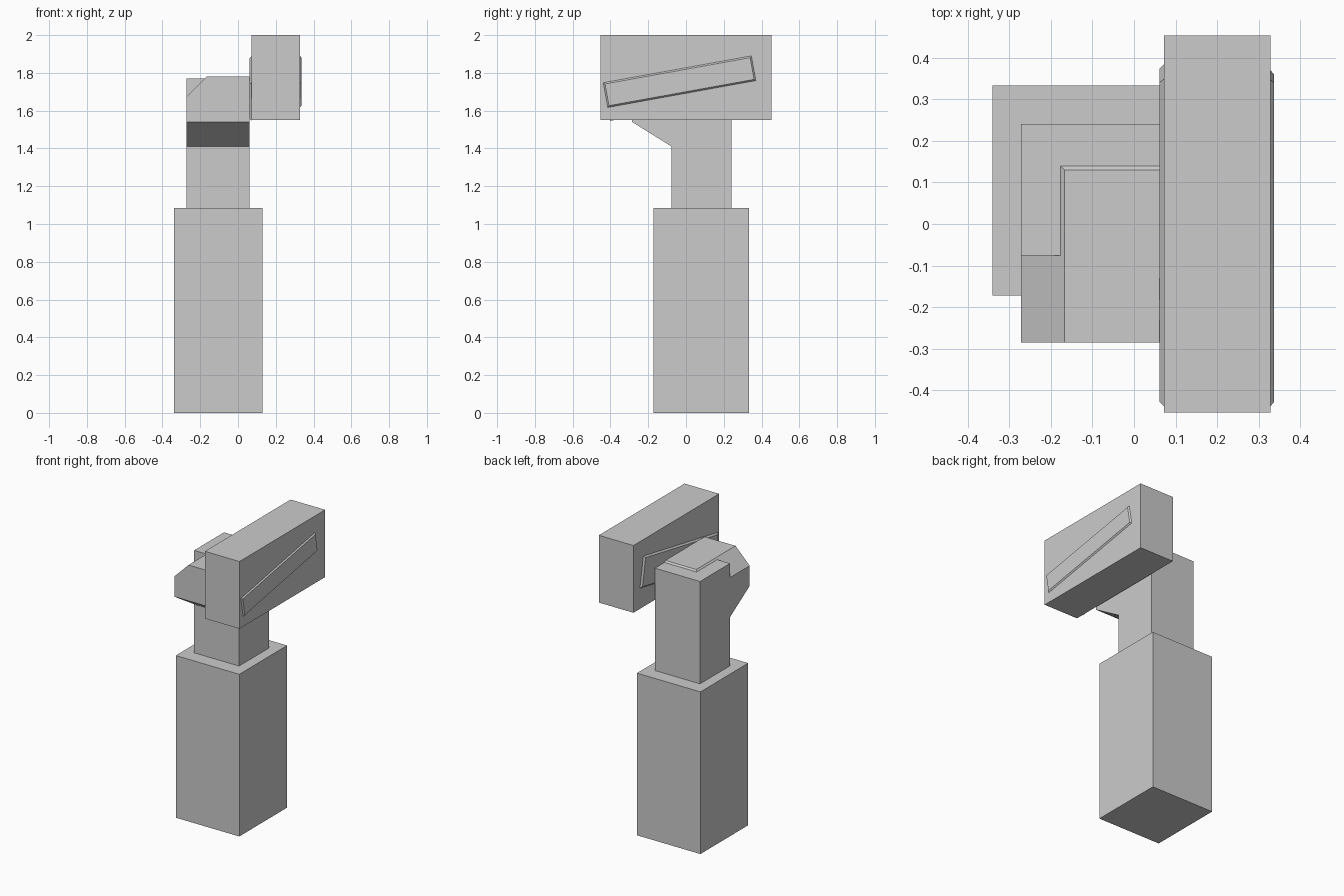
import bpy
import bmesh
from math import atan2
from mathutils import Matrix, Vector

cube = bpy.data.objects.get("Cube")
if cube:
    bpy.data.objects.remove(cube, do_unlink=True)

grey = bpy.data.materials.new("plain grey")
grey.use_nodes = True
colour = (0.6, 0.6, 0.6, 1)
grey.diffuse_color = colour
grey.node_tree.nodes["Principled BSDF"].inputs["Base Color"].default_value = colour


def finish(name, bm):
    bmesh.ops.recalc_face_normals(bm, faces=bm.faces)
    mesh = bpy.data.meshes.new(name)
    bm.to_mesh(mesh)
    bm.free()
    mesh.materials.append(grey)
    obj = bpy.data.objects.new(name, mesh)
    bpy.context.collection.objects.link(obj)
    return obj


def side_prism(x0, x1, profile):
    """Extrude a (y, z) profile from x0 to x1."""
    bm = bmesh.new()
    face = bm.faces.new([bm.verts.new((x0, y, z)) for y, z in profile])
    new = bmesh.ops.extrude_face_region(bm, geom=[face])["geom"]
    verts = [v for v in new if isinstance(v, bmesh.types.BMVert)]
    bmesh.ops.translate(bm, verts=verts, vec=(x1 - x0, 0, 0))
    return bm


def box(name, x0, x1, y0, y1, z0, z1):
    return finish(name, side_prism(x0, x1, [(y0, z0), (y1, z0), (y1, z1), (y0, z1)]))


def side_panel(name, x0, x1, low, high, height, bevel):
    """Tilted raised panel; low and high are the (y, z) ends of its top edge."""
    low, high = Vector(low), Vector(high)
    length = (high - low).length
    bm = bmesh.new()
    rings = []
    for x, inset in ((x0, 0), (x1, bevel)):
        corners = ((inset, -inset), (length - inset, -inset),
                   (length - inset, inset - height), (inset, inset - height))
        rings.append([bm.verts.new((x, y, z)) for y, z in corners])
    bm.faces.new(rings[0])
    bm.faces.new(rings[1])
    for i in range(4):
        j = (i + 1) % 4
        bm.faces.new((rings[0][i], rings[0][j], rings[1][j], rings[1][i]))
    tilt = atan2(high.y - low.y, high.x - low.x)
    place = Matrix.Translation((0, low.x, low.y)) @ Matrix.Rotation(tilt, 4, "X")
    bmesh.ops.transform(bm, matrix=place, verts=bm.verts)
    return finish(name, bm)


# Pedestal and long head block
box("pedestal", -0.34, 0.13, -0.172, 0.333, 0, 1.085)
box("head_block", 0.072, 0.328, -0.453, 0.453, 1.55, 2)

# Upright neck
neck = box("neck", -0.272, 0.061, -0.076, 0.24, 1.085, 1.77)

# Overhanging bracket with sloped underside and one chamfered top edge
bm = side_prism(-0.272, 0.061, [(-0.285, 1.54), (-0.076, 1.41), (0.14, 1.41),
                                (0.14, 1.77), (0.13, 1.78), (-0.285, 1.78)])
cut = bmesh.ops.bisect_plane(bm, geom=bm.verts[:] + bm.edges[:] + bm.faces[:],
                             plane_co=(-0.167, 0, 1.78), plane_no=(-1, 0, 1),
                             clear_outer=True)["geom_cut"]
bmesh.ops.holes_fill(bm, edges=[e for e in cut if isinstance(e, bmesh.types.BMEdge)])
bracket = finish("bracket", bm)

# Join the bracket into the neck as one solid
union = neck.modifiers.new("bracket_union", "BOOLEAN")
union.operation = "UNION"
union.solver = "EXACT"
union.object = bracket
bpy.context.view_layer.objects.active = neck
bpy.ops.object.modifier_apply(modifier=union.name)
bpy.data.objects.remove(bracket, do_unlink=True)

# Tilted panels on both sides of the head
side_panel("outer_panel", 0.328, 0.336, (-0.438, 1.748), (0.346, 1.89), 0.133, 0.008)
side_panel("inner_panel", 0.072, 0.061, (-0.438, 1.748), (0.348, 1.89), 0.205, 0.01)
